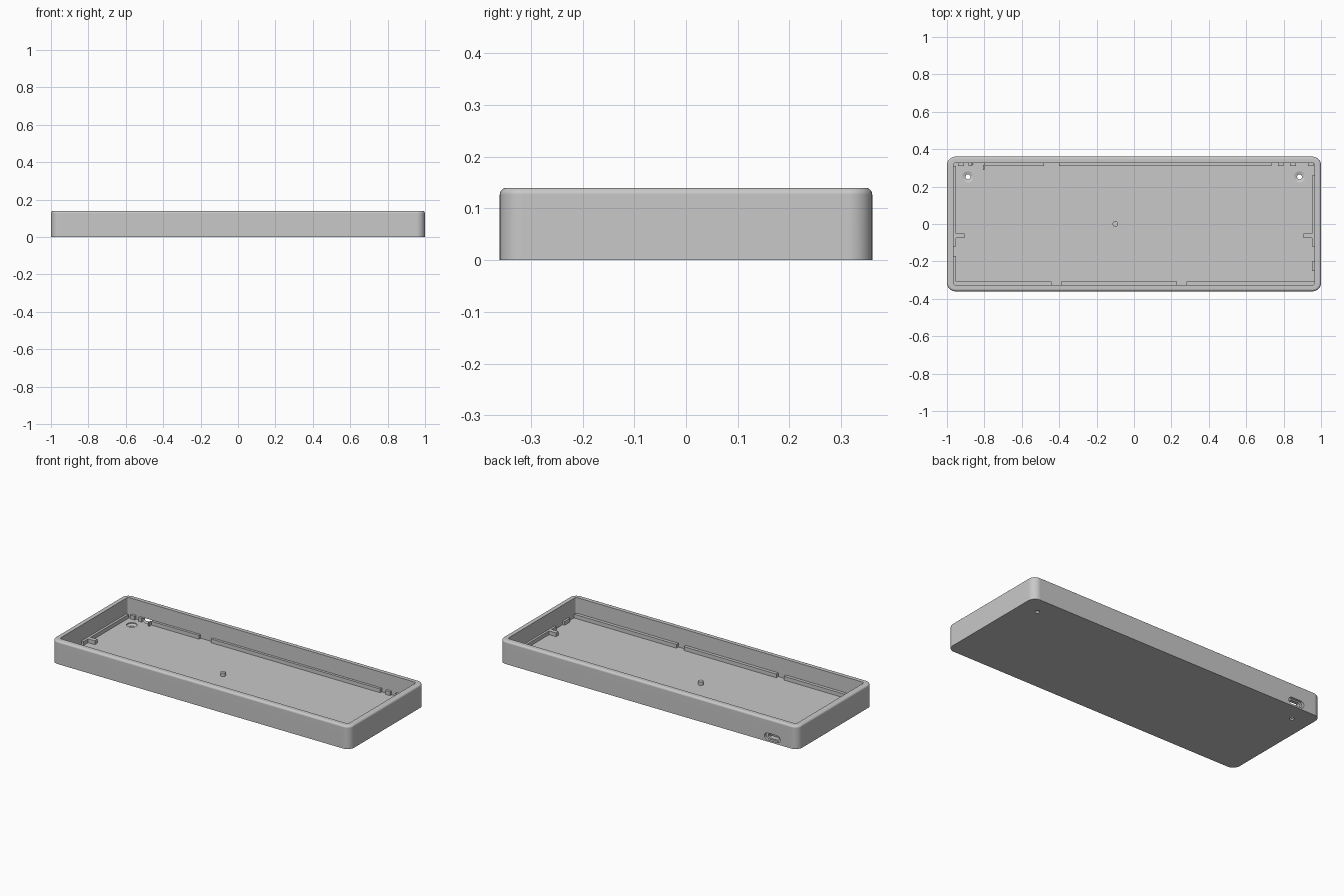
import bpy, bmesh, math
from mathutils import Matrix, Vector

if "Cube" in bpy.data.objects:
    bpy.data.objects.remove(bpy.data.objects["Cube"])

grey = bpy.data.materials.new("case_grey")
grey.use_nodes = True
colour = (0.58, 0.58, 0.58, 1)
grey.diffuse_color = colour
grey.node_tree.nodes["Principled BSDF"].inputs["Base Color"].default_value = colour

FLOOR, HEIGHT = 0.022, 0.14
STEPS = 8


def ring(hx, hy, r, z):
    """Rounded rectangle outline; a circle when hx == hy == r."""
    points = []
    for q, (sx, sy) in enumerate([(1, 1), (-1, 1), (-1, -1), (1, -1)]):
        for i in range(STEPS + 1):
            a = math.pi / 2 * (q + i / STEPS)
            points.append(Vector((sx * (hx - r) + r * math.cos(a),
                                  sy * (hy - r) + r * math.sin(a), z)))
    return points


def finish(name, bm):
    bmesh.ops.remove_doubles(bm, verts=bm.verts, dist=1e-5)
    bmesh.ops.recalc_face_normals(bm, faces=bm.faces)
    mesh = bpy.data.meshes.new(name)
    bm.to_mesh(mesh)
    bm.free()
    mesh.materials.append(grey)
    obj = bpy.data.objects.new(name, mesh)
    bpy.context.collection.objects.link(obj)
    return obj


def activate(obj):
    bpy.ops.object.select_all(action='DESELECT')
    obj.select_set(True)
    bpy.context.view_layer.objects.active = obj


def loft(name, rings, matrix=Matrix()):
    """Closed solid skinned through a list of outlines."""
    bm = bmesh.new()
    loops = [[bm.verts.new(matrix @ p) for p in pts] for pts in rings]
    for a, b in zip(loops, loops[1:]):
        for i in range(len(a)):
            bm.faces.new((a[i - 1], a[i], b[i], b[i - 1]))
    bm.faces.new(loops[0])
    bm.faces.new(loops[-1])
    return finish(name, bm)


def blocks(name, boxes, z0, z1):
    """Several upright blocks given as x0, x1, y0, y1."""
    bm = bmesh.new()
    for x0, x1, y0, y1 in boxes:
        size = Matrix.Diagonal((x1 - x0, y1 - y0, z1 - z0, 1))
        place = Matrix.Translation(((x0 + x1) / 2, (y0 + y1) / 2, (z0 + z1) / 2))
        bmesh.ops.create_cube(bm, size=1, matrix=place @ size)
    return finish(name, bm)


def cut(obj, cutter):
    cutter.hide_render = True
    mod = obj.modifiers.new("cut", 'BOOLEAN')
    mod.operation, mod.solver, mod.object = 'DIFFERENCE', 'EXACT', cutter
    activate(obj)
    bpy.ops.object.modifier_apply(modifier=mod.name)
    bpy.data.objects.remove(cutter)


# Tray: outer wall, rounded top edge, inner wall and floor
FILLET = 0.013
outline = [ring(1, 0.36, 0.045, 0)]
for i in range(6):
    a = math.pi / 2 * i / 5
    inset = FILLET * (1 - math.cos(a))
    outline.append(ring(1 - inset, 0.36 - inset, 0.045 - inset,
                        HEIGHT - FILLET + FILLET * math.sin(a)))
outline += [ring(0.966, 0.326, 0.012, z) for z in (HEIGHT, FLOOR)]
tray = loft("tray", outline)

# Countersunk screw holes
for x in (-0.888, 0.885):
    cut(tray, loft("screw_hole_cutter",
                   [ring(r, r, r, z) for r, z in
                    ((0.013, -0.02), (0.013, 0.01), (0.03, 0.016), (0.03, 0.05))],
                   Matrix.Translation((x, 0.252, 0))))

# Cable port with a wider recess on the outside
cut(tray, loft("port_cutter",
               [ring(0.036, 0.013, 0.013, 0.315), ring(0.036, 0.013, 0.013, 0.345),
                ring(0.052, 0.021, 0.021, 0.345), ring(0.052, 0.021, 0.021, 0.4)],
               Matrix.Translation((-0.83, 0, 0.031)) @ Matrix.Rotation(-math.pi / 2, 4, 'X')))

activate(tray)
bpy.ops.object.shade_smooth_by_angle(angle=math.radians(30))
tray.modifiers.new("even_shading", 'WEIGHTED_NORMAL').keep_sharp = True

# Support ledges along the inner walls
BASE, TOP = FLOOR - 0.005, 0.045
back_spans = [(-0.94, -0.91), (-0.885, -0.865), (-0.8, -0.48), (-0.4, 0.735),
              (0.77, 0.8), (0.835, 0.865), (0.93, 0.96)]
front_spans = [(-0.97, -0.44), (-0.39, 0.23), (0.28, 0.97)]
right_spans = [(-0.307, -0.17), (-0.12, 0.31)]
left_spans = [(-0.25, -0.2), (-0.12, 0.26)]
blocks("back_ledge", [(a, b, 0.311, 0.332) for a, b in back_spans], BASE, TOP)
blocks("front_ledge", [(a, b, -0.332, -0.307) for a, b in front_spans], BASE, TOP)
blocks("right_ledge", [(-0.972, -0.952, a, b) for a, b in right_spans], BASE, TOP)
blocks("left_ledge", [(0.953, 0.972, a, b) for a, b in left_spans], BASE, TOP)

# Side tabs and the small stop beside the port
blocks("side_tabs", [(-0.955, -0.906, -0.075, -0.05), (0.906, 0.956, -0.075, -0.05)],
       BASE, TOP)
blocks("port_stop", [(-0.806, -0.798, 0.29, 0.315)], BASE, TOP)

# Centre support peg
peg = loft("support_peg", [ring(0.015, 0.015, 0.015, z) for z in (BASE, 0.043)],
           Matrix.Translation((-0.1, 0, 0)))
activate(peg)
bpy.ops.object.shade_smooth_by_angle(angle=math.radians(30))
